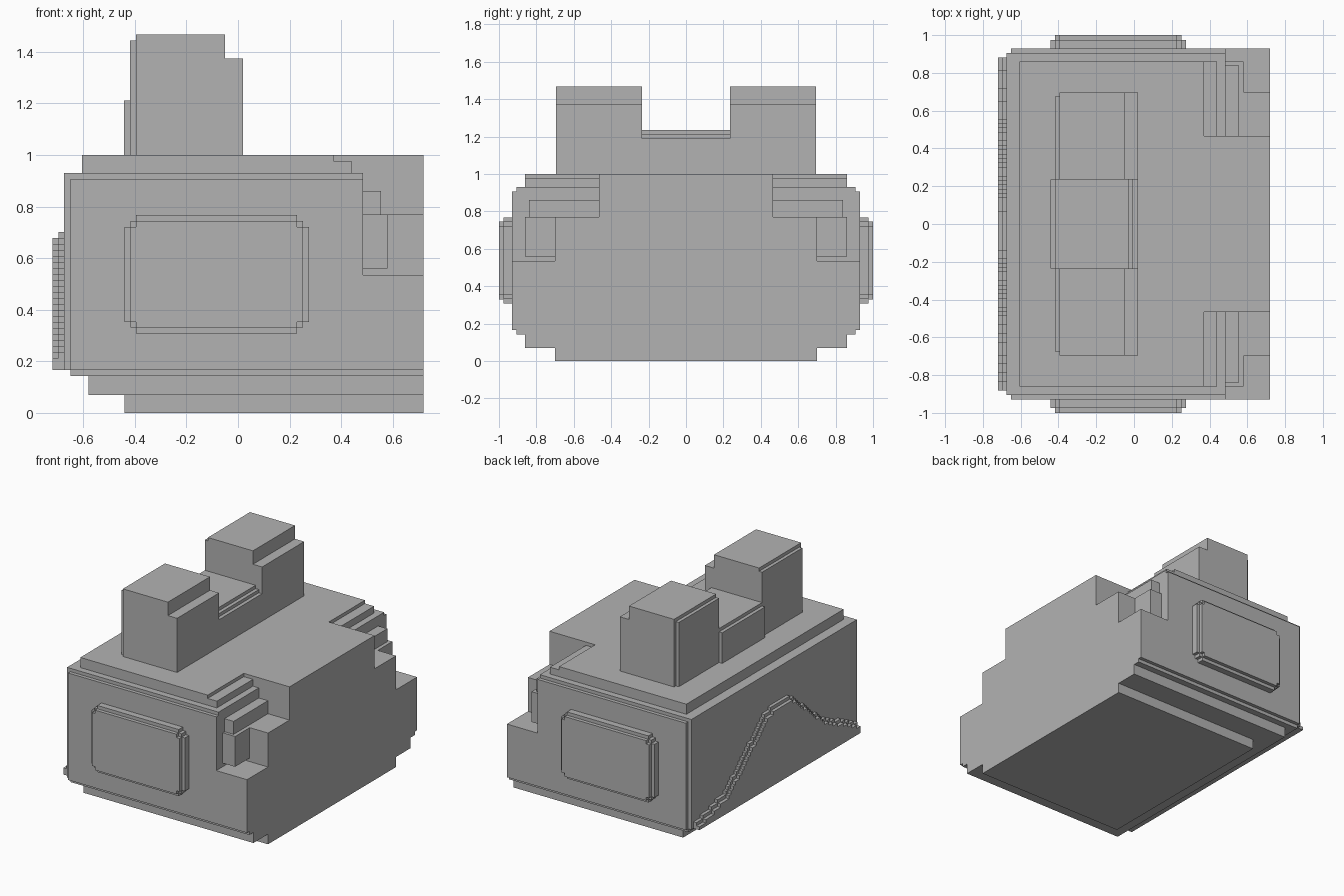
import bpy
import bmesh

cube = bpy.data.objects.get("Cube")
if cube:
    bpy.data.objects.remove(cube, do_unlink=True)

grey = bpy.data.materials.new("plain_grey")
grey.use_nodes = True
grey.diffuse_color = (0.45, 0.45, 0.45, 1)
grey.node_tree.nodes["Principled BSDF"].inputs["Base Color"].default_value = grey.diffuse_color

STEP = 0.0232  # width of one stair step


def finish(name, bm):
    bmesh.ops.recalc_face_normals(bm, faces=bm.faces)
    mesh = bpy.data.meshes.new(name)
    bm.to_mesh(mesh)
    bm.free()
    mesh.materials.append(grey)
    obj = bpy.data.objects.new(name, mesh)
    bpy.context.collection.objects.link(obj)
    return obj


def add_box(bm, x, y, z):
    verts = bmesh.ops.create_cube(bm, size=1)["verts"]
    for v in verts:
        for i, (lo, hi) in enumerate((x, y, z)):
            v.co[i] = lo + (v.co[i] + 0.5) * (hi - lo)


def blocks(name, boxes):
    bm = bmesh.new()
    for b in boxes:
        add_box(bm, *b)
    return finish(name, bm)


def prism(name, points, offset):
    """Extrude a flat outline by an offset vector."""
    bm = bmesh.new()
    face = bm.faces.new([bm.verts.new(p) for p in points])
    top = bmesh.ops.extrude_face_region(bm, geom=[face])["geom"]
    bmesh.ops.translate(bm, vec=offset, verts=[v for v in top if isinstance(v, bmesh.types.BMVert)])
    return finish(name, bm)


def wide(half):
    return (-half, half)


# Stepped underside
blocks("stepped_base", [
    ((-0.44, 0.72), wide(0.70), (0, 0.07)),
    ((-0.58, 0.72), wide(0.86), (0.07, 0.143)),
    ((-0.65, 0.72), wide(0.905), (0.143, 0.167)),
])

# Main body, narrowing at the notched +x corners
blocks("body", [
    ((-0.65, 0.72), wide(0.93), (0.167, 0.535)),
    ((-0.65, 0.485), wide(0.93), (0.535, 0.907)),
    ((0.485, 0.72), wide(0.70), (0.535, 0.77)),
    ((0.485, 0.72), wide(0.465), (0.77, 1.0)),
])
blocks("back_skin", [((-0.675, -0.65), wide(0.905), (0.167, 0.93))])

# Stepped roof
blocks("roof", [
    ((-0.65, 0.485), wide(0.905), (0.907, 0.93)),
    ((-0.605, 0.44), wide(0.86), (0.93, 0.977)),
    ((-0.605, 0.37), wide(0.86), (0.977, 1.0)),
    ((0.37, 0.485), wide(0.465), (0.93, 1.0)),
])

for side, tag in ((-1, "front"), (1, "rear")):
    def across(a, b):
        return tuple(sorted((side * a, side * b)))

    # Blocks standing in the corner notch
    blocks(tag + "_notch_blocks", [
        ((0.485, 0.555), across(0.465, 0.84), (0.77, 0.86)),
        ((0.485, 0.58), across(0.70, 0.86), (0.56, 0.77)),
    ])

    # Tower with a lower shoulder and a thin back plate
    blocks(tag + "_tower", [
        ((-0.395, -0.05), across(0.235, 0.695), (1.0, 1.468)),
        ((-0.05, 0.02), across(0.235, 0.695), (1.0, 1.375)),
        ((-0.418, -0.395), across(0.235, 0.675), (1.0, 1.445)),
    ])

    # Side panel in two layers with stair-cut corners
    for layer, inset, y0, y1 in (("outer", 0, 1.0, 0.975), ("inner", STEP, 0.975, 0.93)):
        grow = inset - STEP
        x0, x1, z0, z1 = -0.418 - grow - STEP, 0.252 + grow + STEP, 0.33 - grow - STEP, 0.745 + grow + STEP
        x0, x1, z0, z1 = x0 + STEP, x1 - STEP, z0 + STEP, z1 - STEP
        if layer == "outer":
            x0, x1, z0, z1 = -0.418, 0.252, 0.33, 0.745
        else:
            x0, x1, z0, z1 = -0.441, 0.275, 0.307, 0.768
        outline = []
        for cx, cz, dx, dz, flip in ((x0, z0, 1, 1, 0), (x1, z0, -1, 1, 1),
                                     (x1, z1, -1, -1, 0), (x0, z1, 1, -1, 1)):
            n = 2 if layer == "inner" else 1
            stairs = []
            for k in range(n):
                stairs += [(k, n - k), (k + 1, n - k)]
            stairs.append((n, 0))
            if flip:
                stairs.reverse()
            outline += [(cx + dx * a * STEP, side * y0, cz + dz * b * STEP) for a, b in stairs]
        prism(f"{tag}_panel_{layer}", outline, (0, side * (y1 - y0), 0))

# Low bridge between the towers
blocks("bridge", [
    ((-0.418, -0.03), wide(0.235), (1.0, 1.235)),
    ((-0.03, -0.005), wide(0.235), (1.0, 1.212)),
    ((-0.005, 0.02), wide(0.235), (1.0, 1.19)),
    ((-0.442, -0.418), wide(0.235), (1.0, 1.212)),
])

# Stair-edged mound on the -x face, following a hill-shaped curve
HILL = [(-0.9, 0.19), (-0.77, 0.26), (-0.61, 0.33), (-0.5, 0.38), (-0.29, 0.55),
        (-0.14, 0.67), (0, 0.69), (0.13, 0.65), (0.35, 0.45), (0.56, 0.27), (0.9, 0.18)]


def hill(y):
    for (ya, za), (yb, zb) in zip(HILL, HILL[1:]):
        if y <= yb:
            return za + (zb - za) * (y - ya) / (yb - ya)
    return HILL[-1][1]


def mound(name, x0, x1, raise_by):
    base, count = 0.167, 76
    start = -count * STEP / 2
    pts = [(x0, start, base)]
    last = base
    for i in range(count):
        y = start + i * STEP
        z = base + STEP * max(1, round((hill(y + STEP / 2) - base) / STEP) + raise_by)
        if z != last:
            if i:
                pts.append((x0, y, last))
            pts.append((x0, y, z))
            last = z
    pts += [(x0, -start, last), (x0, -start, base)]
    prism(name, pts, (x1 - x0, 0, 0))


mound("mound_outer", -0.72, -0.697, 0)
mound("mound_inner", -0.697, -0.675, 1)
